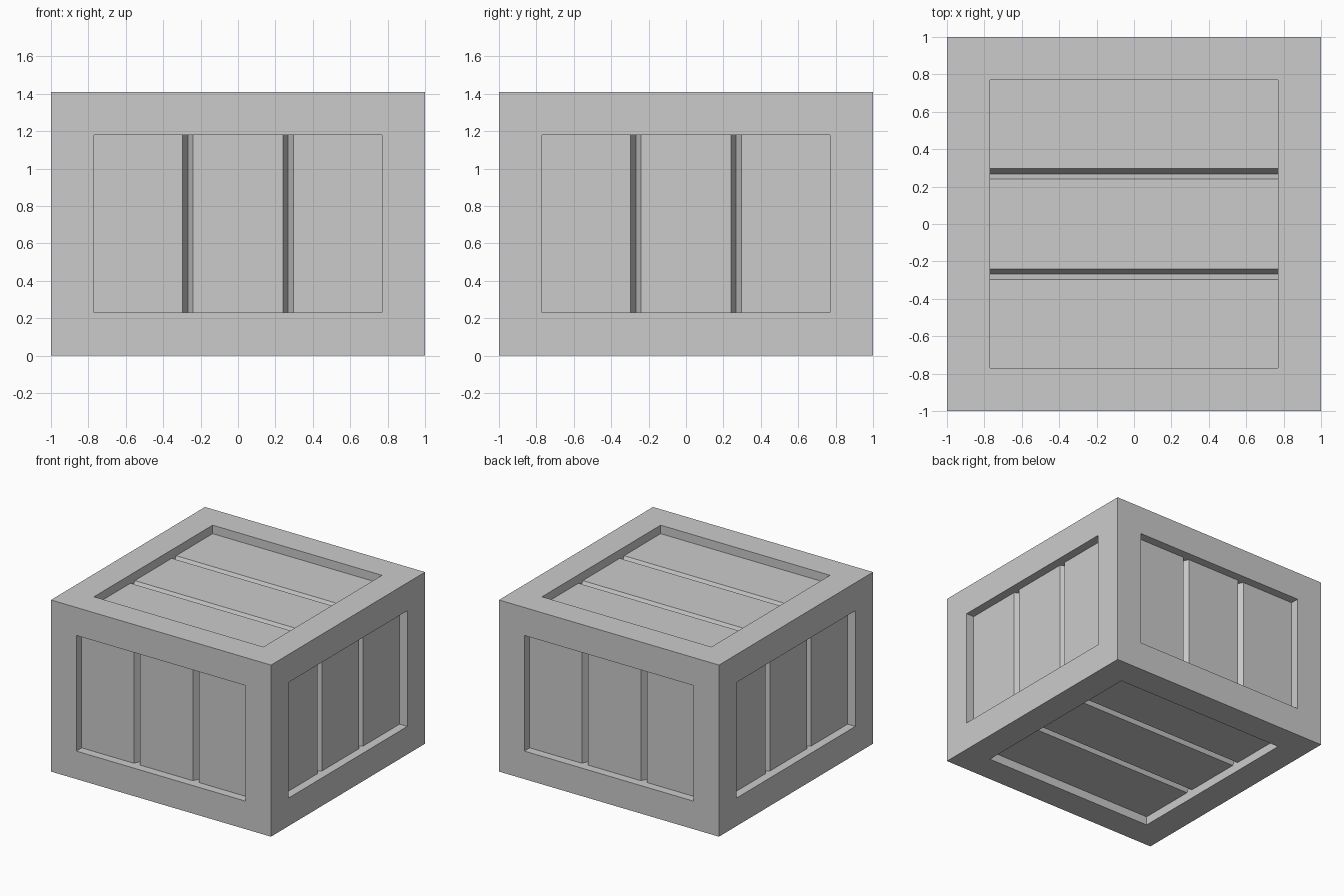
import bpy, bmesh
from mathutils import Matrix, Vector

if "Cube" in bpy.data.objects:
    bpy.data.objects.remove(bpy.data.objects["Cube"])

W, H = 2.0, 1.41          # crate width and height
BORDER, RECESS = 0.23, 0.07
GAP_X, GAP_HALF, GAP_DEPTH = 0.268, 0.028, 0.055


def add_object(name, bm):
    mesh = bpy.data.meshes.new(name)
    bm.to_mesh(mesh)
    bm.free()
    obj = bpy.data.objects.new(name, mesh)
    bpy.context.collection.objects.link(obj)
    return obj


# Frame: box with an inset window sunk into every side
bm = bmesh.new()
bmesh.ops.create_cube(bm, size=1)
bmesh.ops.scale(bm, vec=(W, W, H), verts=bm.verts)
bmesh.ops.translate(bm, vec=(0, 0, H / 2), verts=bm.verts)
windows = bm.faces[:]
bmesh.ops.inset_individual(bm, faces=windows, thickness=BORDER, use_even_offset=True)
bmesh.ops.inset_individual(bm, faces=windows, thickness=0, depth=-RECESS)
bmesh.ops.delete(bm, geom=windows, context='FACES_ONLY')
add_object("crate_frame", bm)


# Plank panel: three boards separated by V grooves, groove ends closed
def plank_panel(name, along, outward, half_len, distance):
    v, w = Vector(along), Vector(outward)
    u = v.cross(w)
    origin = Vector((0, 0, H / 2)) + w * (distance - RECESS)
    half = W / 2 - BORDER
    profile = [(-half, 0)]
    for c in (-GAP_X, GAP_X):
        profile += [(c - GAP_HALF, 0), (c, -GAP_DEPTH), (c + GAP_HALF, 0)]
    profile.append((half, 0))
    bm = bmesh.new()
    low, high = [[bm.verts.new((a, s * half_len, d)) for a, d in profile] for s in (-1, 1)]
    for i in range(len(profile) - 1):
        bm.faces.new((low[i], low[i + 1], high[i + 1], high[i]))
    for i in (1, 4):
        bm.faces.new(low[i:i + 3][::-1])
        bm.faces.new(high[i:i + 3])
    basis = Matrix((u, v, w)).transposed().to_4x4()
    bm.transform(Matrix.Translation(origin) @ basis)
    add_object(name, bm)


side_len, flat_len = H / 2 - BORDER, W / 2 - BORDER
for name, out in (("front", (0, -1, 0)), ("back", (0, 1, 0)),
                  ("left", (-1, 0, 0)), ("right", (1, 0, 0))):
    plank_panel(name + "_planks", (0, 0, 1), out, side_len, W / 2)
for name, out in (("top", (0, 0, 1)), ("bottom", (0, 0, -1))):
    plank_panel(name + "_planks", (1, 0, 0), out, flat_len, H / 2)
